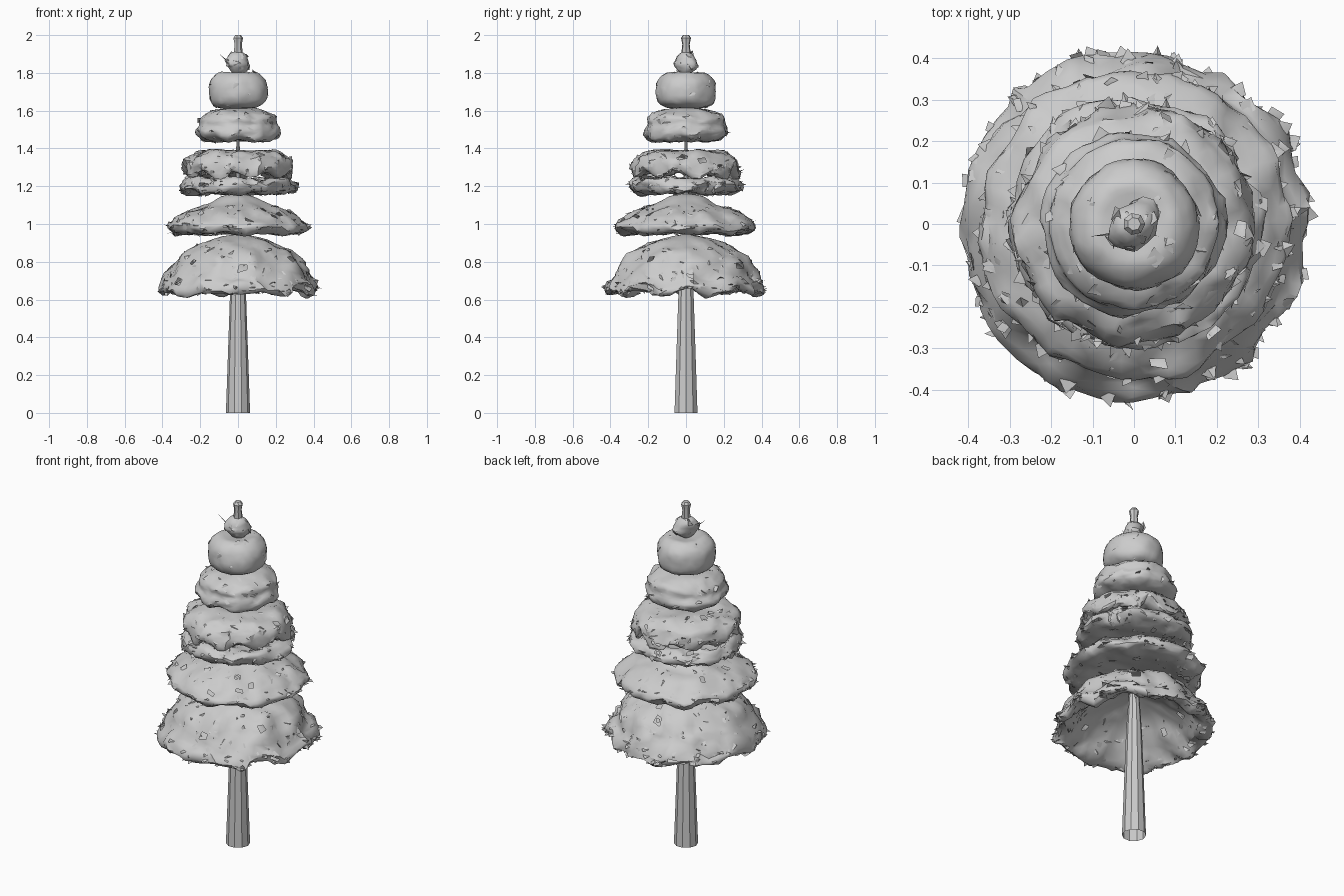
import bpy, bmesh, math, random
from mathutils import Vector, noise

if "Cube" in bpy.data.objects:
    bpy.data.objects.remove(bpy.data.objects["Cube"])

random.seed(7)
TAU = 2 * math.pi


def smooth_profile(pts, steps=3):
    # Catmull-Rom resampling of an (r, z) profile
    p = [Vector(q) for q in [pts[0]] + pts + [pts[-1]]]
    out = []
    for i in range(1, len(p) - 2):
        a, b, c, d = p[i - 1:i + 3]
        for s in range(steps):
            t = s / steps
            out.append(0.5 * (2 * b + (c - a) * t + (2 * a - 5 * b + 4 * c - d) * t * t
                              + (3 * b - a - 3 * c + d) * t ** 3))
    return out + [p[-1]]


def finish(name, bm, angle=40):
    me = bpy.data.meshes.new(name)
    bm.to_mesh(me)
    bm.free()
    ob = bpy.data.objects.new(name, me)
    bpy.context.collection.objects.link(ob)
    bpy.ops.object.select_all(action='DESELECT')
    ob.select_set(True)
    bpy.context.view_layer.objects.active = ob
    bpy.ops.object.shade_smooth_by_angle(angle=math.radians(angle))


def flake(bm, pos, normal, direction, size):
    # one small folded leaf lying along the surface: two triangles sharing a ridge
    d = direction.normalized()
    side = d.cross(normal).normalized() * size * random.uniform(0.3, 0.6)
    lift = normal * size * random.uniform(-0.1, 0.25)
    quad = (pos - d * size * 0.6, pos + side - lift, pos + d * size * 0.7 + lift, pos - side)
    v = [bm.verts.new(q) for q in quad]
    bm.faces.new((v[0], v[1], v[2]))
    bm.faces.new((v[0], v[2], v[3]))


def lathe(bm, prof, n, rough=0.0, wave=0.0):
    zmin = min(p[1] for p in prof)
    zmax = max(p[1] for p in prof)
    rmax = max(p[0] for p in prof)
    phase = random.uniform(0, TAU)
    rings = []
    for r, z in prof:
        ring = []
        for i in range(n):
            a = TAU * i / n
            co = Vector((r * math.cos(a), r * math.sin(a), z))
            k = r / rmax
            shift = Vector((phase, 0, 0))
            d = noise.noise_vector(co * 11 + shift) * rough * k
            d += noise.noise_vector(co * 34 + shift) * rough * 0.5 * k * k
            low = 1 - (z - zmin) / (zmax - zmin)
            d.z += wave * k * k * low * math.sin(9 * a + phase)
            ring.append(bm.verts.new(co + d))
        rings.append(ring)
    for lo, hi in zip(rings, rings[1:]):
        for i in range(n):
            j = (i + 1) % n
            bm.faces.new((hi[i], hi[j], lo[j], lo[i]))
    return rings


def tier(name, pts, n=44, rough=0.02, wave=0.0, flakes=0, rim=0, holes=0):
    bm = bmesh.new()
    prof = smooth_profile(pts)
    lathe(bm, prof, n, rough, wave)
    bm.normal_update()
    rmax = max(p.x for p in prof)
    faces = [f for f in bm.faces if f.calc_center_median().xy.length > rmax * 0.5]
    outer = [f for f in faces if f.calc_center_median().xy.length > rmax * 0.93]
    for k in range(flakes + rim):
        f = random.choice(faces if k < flakes else outer)
        c, nrm = f.calc_center_median(), f.normal.copy()
        out = Vector((c.x, c.y, 0)).normalized()
        tang = Vector((-out.y, out.x, 0))
        if k < flakes:
            # surface leaves, slightly tilted off the shell
            wob = Vector([random.uniform(-.45, .45) for _ in range(3)])
            nrm = (nrm + wob).normalized()
            d = tang * random.uniform(-1, 1) + nrm.cross(tang) * random.uniform(-1, 1)
            d -= nrm * d.dot(nrm)
            flake(bm, c, nrm, d, random.uniform(0.018, 0.042))
        else:
            # ragged leaf tips around the rim
            d = out + tang * random.uniform(-.7, .7) + Vector((0, 0, random.uniform(-.6, .25)))
            flake(bm, c, Vector((0, 0, 1)), d, random.uniform(0.025, 0.045))
    # torn openings
    bmesh.ops.delete(bm, geom=random.sample(faces, holes), context='FACES')
    bmesh.ops.triangulate(bm, faces=bm.faces[:])
    finish(name, bm)


# trunk: open ten-sided tapered tube
bm = bmesh.new()
lathe(bm, [(0.006, 1.64), (0.009, 1.42), (0.022, 0.95), (0.042, 0.64), (0.064, 0)], 10)
finish("trunk", bm, 20)

# foliage tiers, bottom to top (profile runs from crown over the rim to the underside)
tier("foliage_skirt",
     [(0.015, 0.945), (0.13, 0.922), (0.25, 0.875), (0.325, 0.81), (0.375, 0.735), (0.42, 0.665),
      (0.40, 0.635), (0.345, 0.66), (0.27, 0.74), (0.15, 0.82), (0.03, 0.86)],
     60, 0.032, 0.016, 260, 75, 20)
tier("foliage_second",
     [(0.02, 1.16), (0.09, 1.145), (0.16, 1.105), (0.25, 1.075), (0.335, 1.03), (0.372, 0.99),
      (0.345, 0.955), (0.27, 0.948), (0.17, 0.97), (0.02, 1.0)],
     56, 0.024, 0.006, 140, 30, 12)
tier("foliage_third_lower",
     [(0.02, 1.215), (0.12, 1.215), (0.21, 1.235), (0.27, 1.24), (0.303, 1.205), (0.288, 1.172),
      (0.22, 1.16), (0.12, 1.17), (0.02, 1.19)],
     52, 0.028, 0.006, 150, 25, 20)
tier("foliage_third_upper",
     [(0.02, 1.375), (0.11, 1.39), (0.2, 1.385), (0.265, 1.345), (0.285, 1.295), (0.265, 1.262),
      (0.18, 1.268), (0.1, 1.29), (0.02, 1.30)],
     52, 0.028, 0.02, 150, 12, 20)
tier("foliage_fourth",
     [(0.01, 1.62), (0.09, 1.61), (0.155, 1.595), (0.2, 1.56), (0.205, 1.525), (0.222, 1.49),
      (0.205, 1.455), (0.14, 1.437), (0.01, 1.445)],
     44, 0.018, 0.006, 40, 4)
tier("foliage_fifth",
     [(0.01, 1.79), (0.06, 1.80), (0.105, 1.80), (0.145, 1.76), (0.16, 1.70), (0.148, 1.645),
      (0.1, 1.615), (0.01, 1.61)],
     40, 0.010, 0.0, 20, 0)
tier("top_bud",
     [(0.008, 1.915), (0.035, 1.905), (0.055, 1.87), (0.05, 1.83), (0.03, 1.80), (0.008, 1.79)],
     14, 0.025, 0.0, 14, 0)

# leading shoot at the very top
bm = bmesh.new()
rings = lathe(bm, [(0.016, 2.0), (0.027, 1.985), (0.020, 1.95), (0.026, 1.90), (0.02, 1.86)], 7)
bm.faces.new(rings[0])
finish("top_shoot", bm, 20)

# thin twigs beside the bud
bm = bmesh.new()
for base, tip in [((-0.03, -0.02, 1.84), (-0.105, -0.03, 1.905)),
                  ((0.02, -0.02, 1.82), (0.06, -0.03, 1.86))]:
    b, t = Vector(base), Vector(tip)
    q = (t - b).to_track_quat('Z', 'Y')
    ring = [bm.verts.new(b + q @ Vector((0.006 * math.cos(a), 0.006 * math.sin(a), 0)))
            for a in (0, TAU / 3, 2 * TAU / 3)]
    e = bm.verts.new(t)
    for i in range(3):
        bm.faces.new((ring[i], ring[(i + 1) % 3], e))
finish("twigs", bm)
